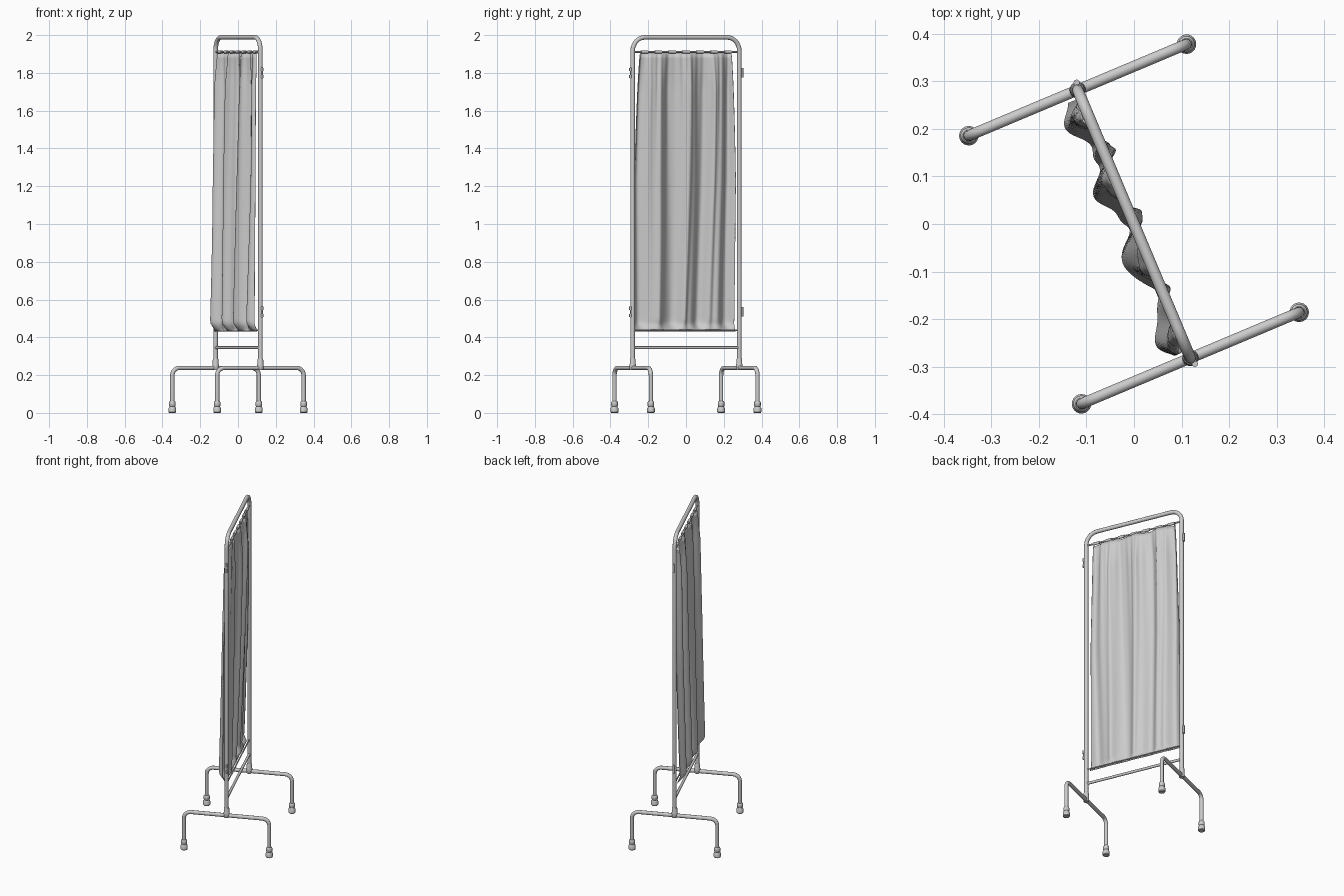
import bpy, bmesh, math
from mathutils import Matrix, Vector

if "Cube" in bpy.data.objects:
    bpy.data.objects.remove(bpy.data.objects["Cube"])

# Everything is built in a local frame (x along the panel), then turned about z
TURN = Matrix.Rotation(math.radians(-67.2), 4, 'Z')
HALF, REACH = 0.306, 0.2485     # post offset, foot reach


def add(name, data):
    ob = bpy.data.objects.new(name, data)
    bpy.context.collection.objects.link(ob)
    ob.matrix_world = TURN
    return ob


def tube(name, pts, r, bend=0.0, seg=8):
    """Round tube along a polyline with rounded corners."""
    pts = [Vector(p) for p in pts]
    path = [pts[0]]
    for a, b, c in zip(pts, pts[1:], pts[2:]):
        d1, d2 = (a - b).normalized(), (c - b).normalized()
        centre = b + (d1 + d2) * bend
        for i in range(seg + 1):
            t = math.pi / 2 * i / seg
            path.append(centre - d2 * bend * math.cos(t) - d1 * bend * math.sin(t))
    path.append(pts[-1])
    cu = bpy.data.curves.new(name, 'CURVE')
    cu.dimensions = '3D'
    cu.bevel_depth, cu.bevel_resolution, cu.use_fill_caps = r, 4, True
    sp = cu.splines.new('POLY')
    sp.points.add(len(path) - 1)
    for p, co in zip(sp.points, path):
        p.co = (*co, 1)
    return add(name, cu)


def lathe(name, profile, x, y, n=20):
    """Closed turned part from (radius, z) pairs."""
    bm = bmesh.new()
    rings = [[bm.verts.new((x + r * math.cos(2 * math.pi * k / n),
                            y + r * math.sin(2 * math.pi * k / n), z))
              for k in range(n)] for r, z in profile]
    for a, b in zip(rings, rings[1:]):
        for k in range(n):
            bm.faces.new((a[k], a[(k + 1) % n], b[(k + 1) % n], b[k]))
    bm.faces.new(rings[0][::-1])
    bm.faces.new(rings[-1])
    me = bpy.data.meshes.new(name)
    bm.to_mesh(me)
    bm.free()
    ob = add(name, me)
    smooth(ob)
    return ob


def smooth(ob):
    bpy.ops.object.select_all(action='DESELECT')
    ob.select_set(True)
    bpy.context.view_layer.objects.active = ob
    bpy.ops.object.shade_smooth_by_angle(angle=math.radians(40))


# Main hoop and cross rods
tube("frame_hoop", [(-HALF, 0, 0.24), (-HALF, 0, 1.988), (HALF, 0, 1.988), (HALF, 0, 0.24)],
     0.012, bend=0.07)
for name, z, r in (("top_rod", 1.911, 0.005), ("bottom_rod", 0.437, 0.004),
                   ("lower_crossbar", 0.345, 0.008)):
    tube(name, [(-HALF, 0, z), (HALF, 0, z)], r)

# Feet, sockets and hinge lugs on both posts
CAP = [(0.017, 0), (0.0205, 0.004), (0.0205, 0.024), (0.016, 0.031), (0.015, 0.035),
       (0.0175, 0.038), (0.0175, 0.056), (0.015, 0.061), (0.0125, 0.064)]
SOCKET = [(0.014, 0.226), (0.017, 0.23), (0.017, 0.256), (0.0155, 0.26),
          (0.0155, 0.28), (0.013, 0.287)]
for side, tag in ((-1, "back"), (1, "front")):
    x = side * HALF
    tube("foot_bar_" + tag, [(x, -REACH, 0.03), (x, -REACH, 0.238), (x, REACH, 0.238),
                             (x, REACH, 0.03)], 0.0115, bend=0.04)
    for y in (-REACH, REACH):
        lathe("foot_cap_" + tag, CAP, x, y)
    lathe("post_socket_" + tag, SOCKET, x, 0)
    for z in (1.8, 0.535):
        spans = [(z - 0.027, z - 0.011), (z + 0.011, z + 0.027)] if side > 0 \
            else [(z - 0.025, z + 0.025)]
        for a, b in spans:
            lathe("hinge_lug_" + tag, [(0.0065, a), (0.0065, b)], x + side * 0.015, 0.004, 12)
        if side > 0:
            lathe("hinge_pin", [(0.003, z - 0.03), (0.003, z + 0.03)], x + 0.015, 0.004, 10)

# Curtain: pleated sheet gathered on the two rods, sagging out near the hem
Z0, Z1, NX, NZ = 0.432, 1.902, 150, 70


def cloth(s, w):
    z = Z0 + (Z1 - Z0) * w
    half = 0.262 + 0.026 * min(1, (1 - w) * 2.2) ** 0.7
    pinch = min(1, w / 0.04) ** 0.5 * (0.45 + 0.55 * min(1, (1 - w) / 0.12))
    u = s * 0.288
    drift = 0.012 * math.sin(2.6 * w + 9 * u)
    ph = 2 * math.pi * (u - 0.083 + drift) / 0.171
    fold = -math.cos(ph + 0.45 * math.sin(ph)) * (0.021 + 0.004 * math.sin(11 * u + 3 * w))
    fold += 0.005 * math.sin(2.3 * ph + 2 * w + 1)
    fold += 0.0025 * w ** 3 * math.sin(5.1 * ph + 1.5)
    mid = (-0.002 - 0.032 * (1 - w) ** 1.2) * min(1, w / 0.04 + 0.35)
    lean = 0.009 * math.sin(ph) * pinch
    return (s * half + lean * (1 - s ** 4), mid + fold * pinch, z)


bm = bmesh.new()
ws = [(j / NZ) ** 1.25 for j in range(NZ + 1)]
grid = [[bm.verts.new(cloth(-1 + 2 * i / NX, w)) for i in range(NX + 1)] for w in ws]
for a, b in zip(grid, grid[1:]):
    for i in range(NX):
        bm.faces.new((a[i], a[i + 1], b[i + 1], b[i]))
me = bpy.data.meshes.new("curtain")
bm.to_mesh(me)
bm.free()
curtain = add("curtain", me)
smooth(curtain)
mod = curtain.modifiers.new("thickness", 'SOLIDIFY')
mod.thickness, mod.offset = 0.003, 0

# Gathered loops holding the curtain to the top rod
for i in range(7):
    x = -0.24 + 0.08 * i
    tube("curtain_loop", [(x - 0.02, 0, 1.911), (x + 0.02, 0, 1.911)], 0.0085)
